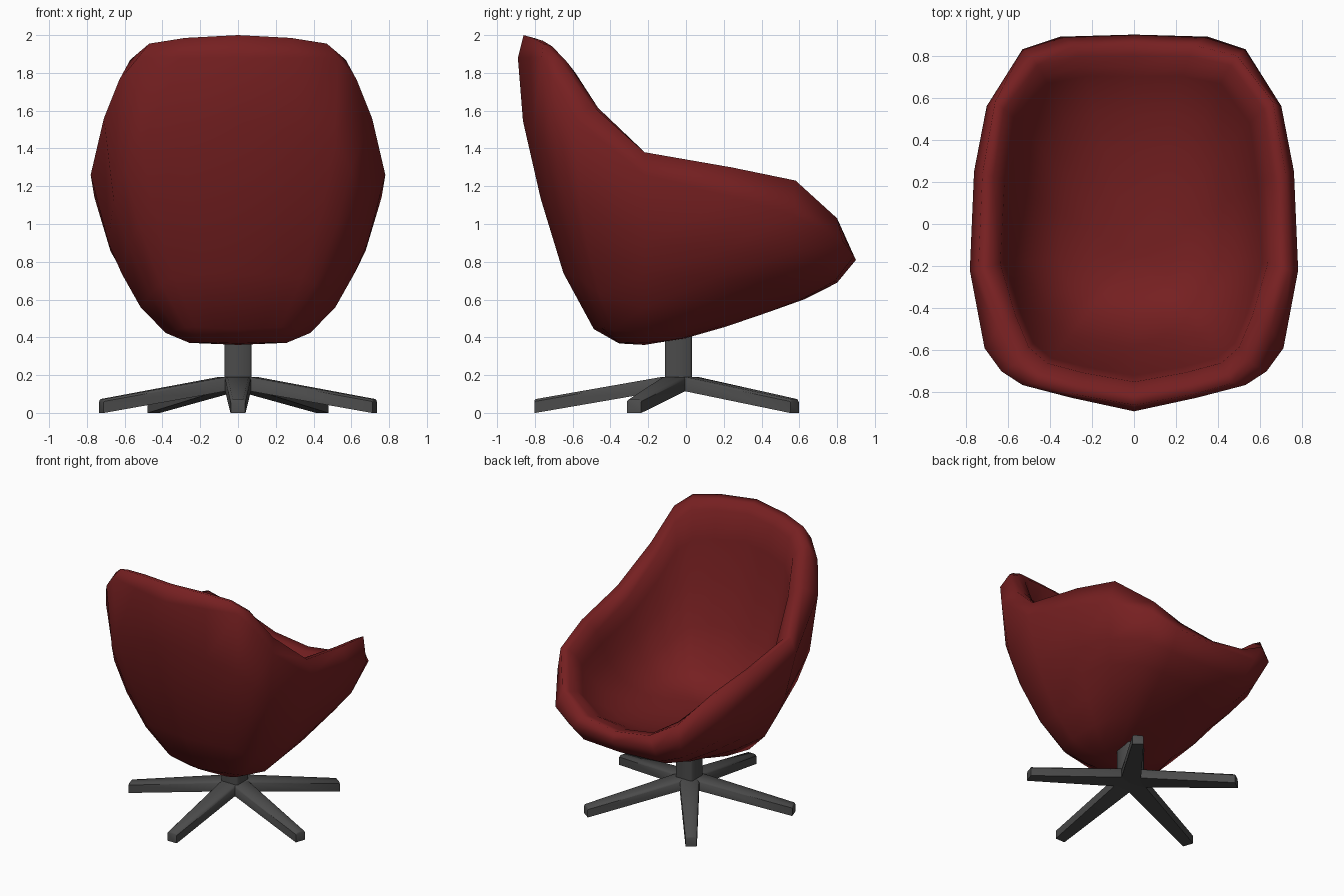
import bpy, bmesh, math
from mathutils import Vector, Matrix

if "Cube" in bpy.data.objects:
    bpy.data.objects.remove(bpy.data.objects["Cube"])

def material(name, rgb):
    m = bpy.data.materials.new(name)
    m.diffuse_color = (*rgb, 1)
    m.use_nodes = True
    m.node_tree.nodes["Principled BSDF"].inputs["Base Color"].default_value = m.diffuse_color
    return m

red = material("dark red upholstery", (0.18, 0.014, 0.015))
grey = material("dark grey metal", (0.07, 0.07, 0.07))

def finish(name, bm, mat, angle):
    bmesh.ops.recalc_face_normals(bm, faces=bm.faces)
    me = bpy.data.meshes.new(name)
    bm.to_mesh(me)
    bm.free()
    ob = bpy.data.objects.new(name, me)
    bpy.context.collection.objects.link(ob)
    me.materials.append(mat)
    bpy.ops.object.select_all(action='DESELECT')
    ob.select_set(True)
    bpy.context.view_layer.objects.active = ob
    bpy.ops.object.shade_smooth_by_angle(angle=math.radians(angle))
    return ob

# Half of the rim, from the top of the backrest round to the front lip
rim_outer = [(0, -.89, 1.88), (.30, -.825, 1.88), (.53, -.765, 1.88), (.63, -.70, 1.76),
             (.71, -.59, 1.56), (.78, -.22, 1.26), (.76, .25, 1.14), (.70, .56, 1.05),
             (.53, .83, .91), (.35, .89, .83), (0, .90, .81)]
rim_crest = [(0, -.86, 2.0), (.28, -.81, 1.985), (.47, -.755, 1.955), (.57, -.67, 1.87),
             (.65, -.50, 1.63), (.74, -.22, 1.38), (.72, .24, 1.30), (.66, .58, 1.23),
             (.49, .80, 1.03), (.28, .85, .91), (0, .855, .87)]

def full(half):
    right = [Vector(p) for p in half]
    return right + [Vector((-p.x, p.y, p.z)) for p in right[-2:0:-1]]

# Meridian profiles (horizontal fraction, height fraction) for back, side, front
skin = dict(
    back=[(.20, .005), (.40, .055), (.64, .25), (.82, .51), (.96, .78), (1, 1)],
    side=[(.33, .012), (.49, .07), (.66, .22), (.79, .42), (.88, .60), (1, 1)],
    front=[(.18, .08), (.38, .22), (.58, .38), (.76, .54), (.91, .73), (1, 1)],
    bulge=[-.04, -.04, -.01, .04, .05, 0])   # fuller rear corners
bowl = dict(
    back=[(.28, .01), (.52, .10), (.72, .33), (.86, .60), (.95, .83), (1, 1)],
    side=[(.30, .01), (.56, .08), (.77, .28), (.89, .54), (.96, .79), (1, 1)],
    front=[(.30, .03), (.55, .18), (.75, .42), (.88, .67), (.95, .86), (1, 1)],
    bulge=[0] * 6)

def rings(centre, rim, prof):
    """Rings from the rim down towards the centre, blending the profiles by direction."""
    out = []
    for k in range(5, -1, -1):
        ring = []
        for p in rim:
            d = p - centre
            c = d.y / math.hypot(d.x, d.y)
            a, b, w = prof['front' if c > 0 else 'back'][k], prof['side'][k], c * c
            h = b[0] * (1 - w) + a[0] * w
            v = b[1] * (1 - w) + a[1] * w
            if c < 0:
                h *= 1 + prof['bulge'][k] * 4 * w * (1 - w)
            ring.append(centre + Vector((d.x * h, d.y * h, d.z * v)))
        out.append(ring)
    return out

outer, crest = full(rim_outer), full(rim_crest)

def inset(p, d, drop):
    return p - Vector((p.x, p.y - .02, 0)).normalized() * d - Vector((0, 0, drop))

# Padded shell: outer skin, soft rounded rim, inner bowl
bm = bmesh.new()
low, seat = Vector((0, -.22, .36)), Vector((0, -.15, .71))
roll = [inset(p, .055, .015) for p in crest]
inner = [inset(p, .11, .07 if p.y < .7 else .025) for p in crest]
loops = rings(low, outer, skin)[::-1] + [crest, roll] + rings(seat, inner, bowl)
loops = [[bm.verts.new(p) for p in ring] for ring in loops]
n = len(crest)
for a, b in zip(loops, loops[1:]):
    for i in range(n):
        j = (i + 1) % n
        bm.faces.new((a[i], a[j], b[j], b[i]))
for ring, c in ((loops[0], low), (loops[-1], seat)):
    v = bm.verts.new(c)
    for i in range(n):
        bm.faces.new((ring[i], ring[(i + 1) % n], v))
finish("padded_shell", bm, red, 100)

# Square column
hub = Vector((0, -.04, 0))
bm = bmesh.new()
bmesh.ops.create_cube(bm, size=1, matrix=Matrix.Translation(hub + Vector((0, 0, .29)))
                      @ Matrix.Diagonal((.144, .144, .34, 1)))
bmesh.ops.bevel(bm, geom=[e for e in bm.edges if abs(e.verts[0].co.z - e.verts[1].co.z) > .1],
                offset=.012, segments=1, affect='EDGES')
finish("column", bm, grey, 60)

# Five tapered, sloping star legs
def section(bm, r, w, z0, z1):
    pts = [(-w, z0), (w, z0), (w, z1 - .012), (w - .012, z1), (-w + .012, z1), (-w, z1 - .012)]
    return [bm.verts.new((x, -r, z)) for x, z in pts]

for k in range(5):
    bm = bmesh.new()
    s = [section(bm, 0, .07, .12, .19), section(bm, .09, .068, .115, .19),
         section(bm, .757, .04, 0, .073), section(bm, .762, .038, 0, .066)]
    for a, b in zip(s, s[1:]):
        for i in range(6):
            bm.faces.new((a[i], a[(i + 1) % 6], b[(i + 1) % 6], b[i]))
    bm.faces.new(s[0])
    bm.faces.new(s[-1])
    bm.transform(Matrix.Translation(hub) @ Matrix.Rotation(math.radians(72 * k), 4, 'Z'))
    finish("star_leg_%d" % (k + 1), bm, grey, 45)
